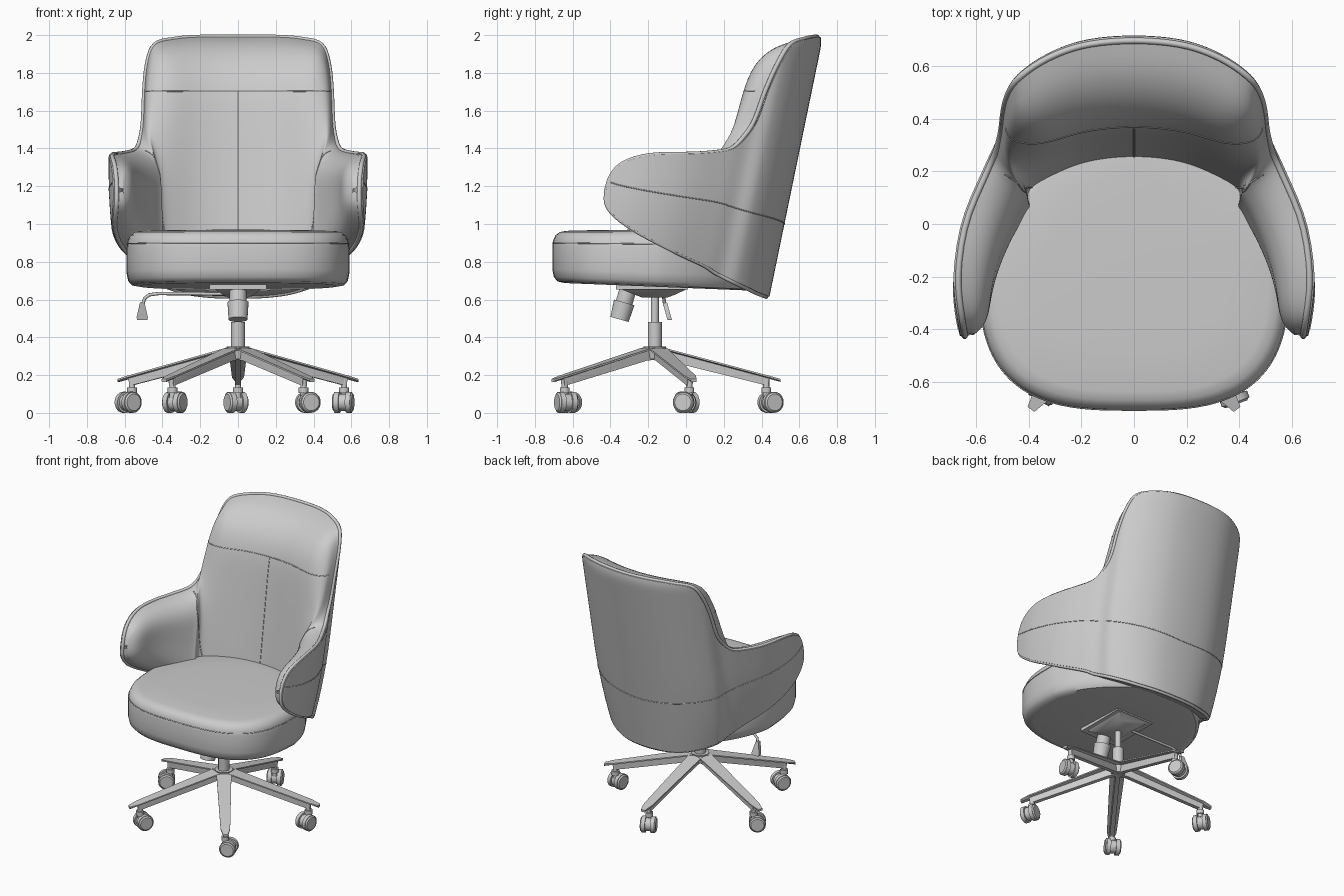
import bpy, bmesh, math
from mathutils import Vector as V
from mathutils.bvhtree import BVHTree

if "Cube" in bpy.data.objects:
    bpy.data.objects.remove(bpy.data.objects["Cube"])


def make(name, verts, faces, angle=40, fix=True):
    me = bpy.data.meshes.new(name)
    me.from_pydata([tuple(v) for v in verts], [], faces)
    if fix:
        bm = bmesh.new()
        bm.from_mesh(me)
        bmesh.ops.remove_doubles(bm, verts=bm.verts, dist=1e-5)
        bmesh.ops.recalc_face_normals(bm, faces=bm.faces)
        bm.to_mesh(me)
        bm.free()
    me.shade_smooth()
    me.set_sharp_from_angle(angle=math.radians(angle))
    ob = bpy.data.objects.new(name, me)
    bpy.context.collection.objects.link(ob)
    return ob


def loft(name, rings, angle=40):
    n, m = len(rings[0]), len(rings)
    faces = [(i * n + j, i * n + (j + 1) % n, (i + 1) * n + (j + 1) % n, (i + 1) * n + j)
             for i in range(m - 1) for j in range(n)]
    faces += [tuple(range(n)), tuple(range((m - 1) * n, m * n))]
    return make(name, [p for r in rings for p in r], faces, angle)


def rod(name, p, q, r1, r2=None, seg=24):
    p, q = V(p), V(q)
    d = (q - p).normalized()
    a = d.orthogonal().normalized()
    b = d.cross(a)
    ring = lambda c, r: [c + r * (a * math.cos(t) + b * math.sin(t))
                         for t in (2 * math.pi * i / seg for i in range(seg))]
    return loft(name, [ring(p, r1), ring(q, r2 or r1)])


def tube(name, pts, r, closed=False):
    cu = bpy.data.curves.new(name, 'CURVE')
    cu.dimensions = '3D'
    cu.bevel_depth, cu.bevel_resolution = r, 2
    cu.use_fill_caps = True
    sp = cu.splines.new('POLY')
    sp.points.add(len(pts) - 1)
    for s, p in zip(sp.points, pts):
        s.co = (*p, 1)
    sp.use_cyclic_u = closed
    ob = bpy.data.objects.new(name, cu)
    bpy.context.collection.objects.link(ob)


def spline(P, t):
    i = max(0, min(int(t), len(P) - 2))
    f = t - i
    b, c = V(P[i]), V(P[i + 1])
    a = V(P[i - 1]) if i > 0 else 2 * b - c
    d = V(P[i + 2]) if i + 2 < len(P) else 2 * c - b
    return b + .5 * f * (c - a + f * (2 * a - 5 * b + 4 * c - d + f * (3 * (b - c) + d - a)))


# Shell plan, from back centre to arm tip: x, y, padding depth, padding direction
PLAN = [(-.2, .563, .25, .06, -1), (0, .583, .25, 0, -1), (.2, .563, .25, -.06, -1),
        (.36, .497, .24, -.15, -.98), (.475, .40, .2, -.3, -.95), (.515, .30, .18, -.55, -.83),
        (.568, .20, .15, -.85, -.5), (.652, 0, .15, -1, -.1), (.684, -.2, .12, -1, 0),
        (.67, -.36, .10, -1, .05), (.645, -.44, .08, -1, .1)]
# Shell edges as (plan position, height)
UP = [(0, 1.99), (1, 1.99), (1.8, 1.98), (2.65, 1.95), (3.1, 1.85), (3.45, 1.71), (3.8, 1.52),
      (4.6, 1.41), (5.6, 1.375), (7, 1.365), (7.85, 1.32), (8.3, 1.25), (8.4, 1.19)]
LO = [(0, .615), (.8, .62), (1.6, .635), (2.3, .66), (2.9, .685), (3.4, .707), (3.9, .73),
      (4.5, .757), (5.3, .808), (6.4, .907), (7.5, 1.017), (8.2, 1.105), (8.4, 1.17)]
N, M = 60, 32


def plan(k):
    return spline(PLAN, abs(k) + 1)


def outer(k, z):
    p = plan(k)
    x = p[0] * (1 - .3 * max(0, 1.25 - z) ** 2)
    y = p[1] + .206 * (z - 1.3) - .012 * max(0, (z - 1.92) / .07) ** 2
    return V((math.copysign(x, k), y, z))


top = [spline(UP, 12 * i / N) for i in range(N + 1)]
low = [spline(LO, 12 * i / N) for i in range(N + 1)]
EDGE = [outer(*q) for q in top + low + [(8.4, 1.18)]]


def inner(k, z, lift=0):
    p = plan(k)
    o = outer(abs(k), z)
    e = min((o - q).length for q in EDGE)
    d = p[2] * (1 + .25 * (z - 1.3))
    f = min(1, e / max(d, .1))
    turn = 1 - .75 * max(0, min(1, (z - 1.25) / .25)) * max(0, min(1, 5 - abs(k)))
    o += V((p[3] * turn, p[4], 0)).normalized() * (.028 + lift + d * math.sqrt(1 - (1 - f) ** 2))
    return V((math.copysign(o.x, k), o.y, z))


def sheet(name, fn, flip, relax=0):
    verts, faces = [], []
    w = M + 1
    for i in range(-N, N + 1):
        for j in range(w):
            v = .5 - .5 * math.cos(math.pi * j / M)
            k, z = low[abs(i)].lerp(top[abs(i)], v)
            verts.append(fn(-k if i < 0 else k, z))
    for _ in range(relax):
        old = [v.copy() for v in verts]
        for i in range(1, 2 * N):
            for j in range(1, M):
                n = i * w + j
                verts[n] = old[n] * .5 + (old[n - 1] + old[n + 1] + old[n - w] + old[n + w]) * .125
    for i in range(2 * N):
        for j in range(M):
            f = (i * w + j, i * w + j + 1, (i + 1) * w + j + 1, (i + 1) * w + j)
            faces.append(f[::-1] if flip else f)
    return make(name, verts, faces, 80, False), BVHTree.FromPolygons(verts, faces)


# Wraparound shell and inner padding
shell, _ = sheet("back_shell", outer, False)
sol = shell.modifiers.new("thickness", 'SOLIDIFY')
sol.thickness, sol.offset = .014, -1
_, pad = sheet("back_and_arm_padding", inner, True, 14)

# Piping round the shell edge
half = top + low[::-1]
loop = [inner(k, z, -.01) for k, z in half]
loop += [V((-p.x, p.y, p.z)) for p in loop[-2:0:-1]]
tube("edge_piping", loop, .012, True)


# Stitched seams, laid on the padding
def stitch(name, kz):
    tube(name, [pad.find_nearest(inner(k, z))[0] for k, z in kz], .003)


stitch("headrest_seam", [(3.4 * i / 40, 1.705) for i in range(-40, 41)])
stitch("centre_seam", [(0, .9 + .805 * i / 20) for i in range(21)])
for s, side in ((1, "right"), (-1, "left")):
    pts = [spline([(4.9, 1.39), (4.4, 1.33), (3.6, 1.2), (2.7, .93)], 3 * i / 30) for i in range(31)]
    stitch("arm_seam_" + side, [(s * k, z) for k, z in pts])
tube("shell_seam", [outer(8.2 * i / 60, 1.0 + .22 * abs(i / 60) ** 1.3) for i in range(-60, 61)], .003)


# Seat cushion
def seat_ring(s, z, n=96):
    out = []
    for i in range(n):
        t = 2 * math.pi * i / n
        c, q = math.cos(t), math.sin(t)
        e = 2 / 3 if q < 0 else 1
        x = .59 * math.copysign(abs(c) ** e, c) * (1 - .17 * max(0, q))
        y = .555 * math.copysign(abs(q) ** e, q)
        drop = .045 * (s * y + .555) / 1.11 * min(1, max(0, (.97 - z) / .25))
        out.append(V((s * x, s * y - .153, z - drop)))
    return out


loft("seat", [seat_ring(*r) for r in ((.3, .69), (.88, .69), (.95, .697), (.985, .72), (1, .76), (1, .82),
     (1, .88), (.99, .915), (.97, .94), (.93, .957), (.87, .964), (.6, .968), (.2, .97))])
tube("seat_seam", seat_ring(.996, .9), .003, True)

# Tilt mechanism under the seat
CY = -.165


def rect(x, y0, y1, z):
    return [V((-x, y0, z)), V((x, y0, z)), V((x, y1, z)), V((-x, y1, z))]


loft("mount_plate", [rect(.15, -.37, .01, .652), rect(.15, -.37, .01, .685)])
loft("tilt_housing", [rect(.05, -.23, -.10, .61), rect(.08, -.27, -.06, .625), rect(.12, -.34, 0, .653)])
rod("tension_neck", (0, -.305, .66), (0, -.33, .575), .045)
rod("tension_knob", (0, -.327, .585), (0, -.352, .495), .056, .05)

# Height lever
tube("height_lever", [(-.05, -.12, .63), (-.42, -.12, .632), (-.47, -.12, .625), (-.495, -.117, .605),
                      (-.505, -.112, .57)], .009)
loft("lever_paddle", [[V((-.507 + a * w, y + b * .012, z)) for a, b in ((-1, -1), (1, -1), (1, 1), (-1, 1))]
                      for w, y, z in ((.012, -.112, .585), (.03, -.09, .505), (.027, -.087, .493))])

# Gas column and hub
rod("column_upper", (0, CY, .47), (0, CY, .63), .021)
rod("column_lower", (0, CY, .33), (0, CY, .48), .037)
rod("base_hub", (0, CY, .285), (0, CY, .352), .045, .06)

# Five-star base with casters
for n, deg in enumerate((90, 18, -54, -126, 162)):
    a = math.radians(deg)
    d, s = V((math.cos(a), math.sin(a), 0)), V((-math.sin(a), math.cos(a), 0))
    c = V((0, CY, 0))
    rings = []
    for r, w, z, h in ((.0, .05, .352, .07), (.06, .05, .342, .065), (.6, .032, .198, .055),
                       (.605, .032, .197, .017), (.665, .016, .18, .016)):
        half_sec = [(w, 0), (w, -.009), (min(w, .017), -.014), (min(w, .015), -h)]
        sec = half_sec + [(-x, y) for x, y in half_sec[::-1]]
        rings.append([c + d * r + s * x + V((0, 0, z + y)) for x, y in sec])
    loft(f"base_leg_{n}", rings, 25)

    stem = c + d * .59
    yaw = math.radians((115, -100, 20, 60, 215)[n])
    off, ax = V((math.cos(yaw), math.sin(yaw), 0)), V((-math.sin(yaw), math.cos(yaw), 0))
    hub = stem + off * .025 + V((0, 0, .056))
    rod(f"caster_stem_{n}", stem + V((0, 0, .08)), stem + V((0, 0, .19)), .017)
    rod(f"caster_collar_{n}", stem + V((0, 0, .105)), stem + V((0, 0, .135)), .026)
    rod(f"caster_body_{n}", hub - ax * .022, hub + ax * .022, .045)
    for k in (-1, 1):
        rod(f"caster_wheel_{n}_{k + 1}", hub + ax * k * .018, hub + ax * k * .045, .056, .056, 28)
        rod(f"caster_cap_{n}_{k + 1}", hub + ax * k * .045, hub + ax * k * .053, .052, .044, 28)
